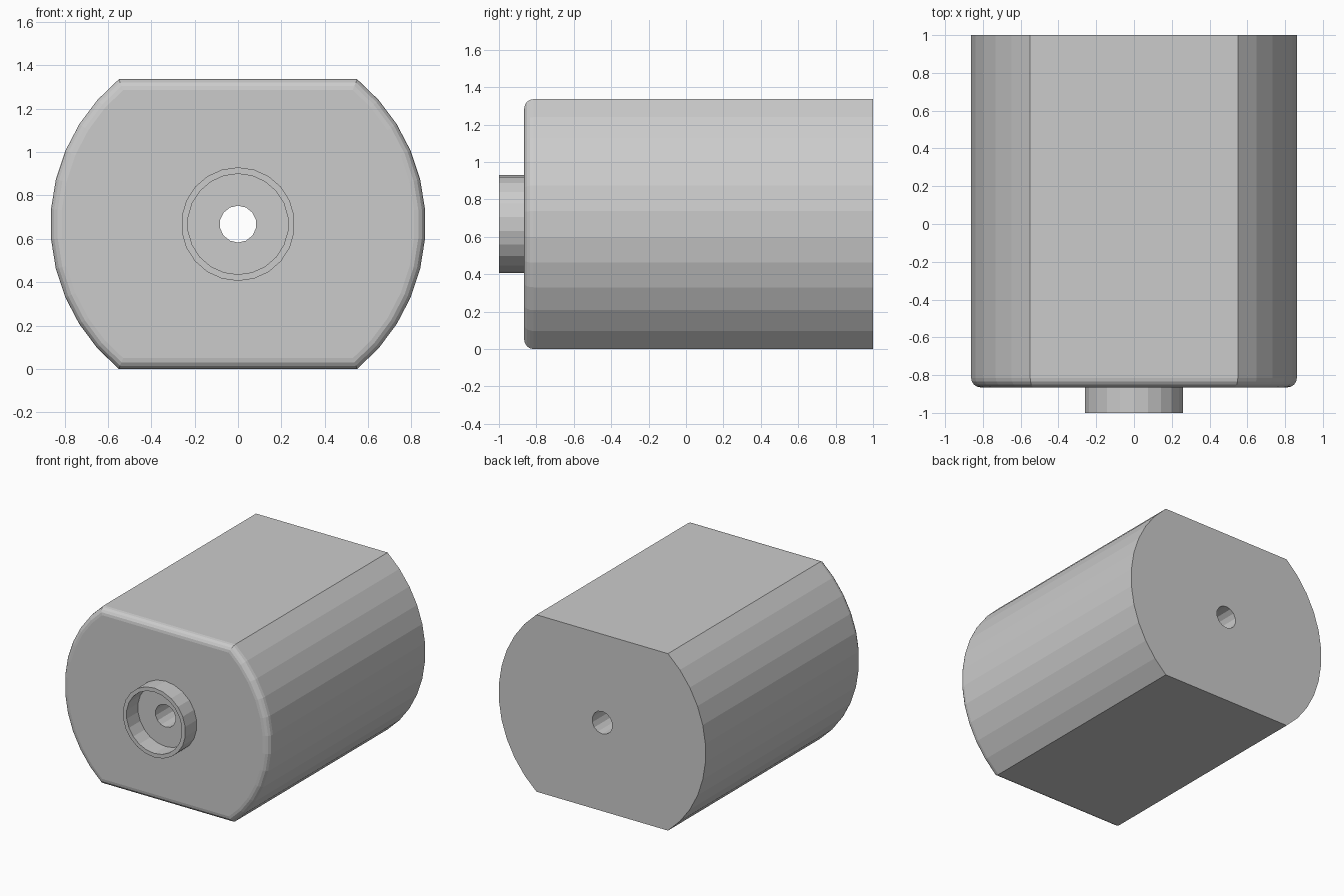
import bpy, bmesh
from math import sin, cos, pi, asin
from mathutils import Vector

if "Cube" in bpy.data.objects:
    bpy.data.objects.remove(bpy.data.objects["Cube"], do_unlink=True)

RADIUS, HALF_HEIGHT = 0.865, 0.668
FRONT, BODY_FRONT, BACK = -1.0, -0.865, 1.0

grey = bpy.data.materials.new("light_grey")
grey.use_nodes = True
grey.diffuse_color = (0.6, 0.6, 0.6, 1)
grey.node_tree.nodes["Principled BSDF"].inputs["Base Color"].default_value = (0.6, 0.6, 0.6, 1)


def make_object(name, bm):
    bmesh.ops.recalc_face_normals(bm, faces=bm.faces)
    mesh = bpy.data.meshes.new(name)
    bm.to_mesh(mesh)
    bm.free()
    mesh.materials.append(grey)
    obj = bpy.data.objects.new(name, mesh)
    bpy.context.collection.objects.link(obj)
    return obj


def circle(radius, count):
    """Points of a circle round the shaft axis, starting at the top."""
    return [(radius * sin(2 * pi * i / count), HALF_HEIGHT + radius * cos(2 * pi * i / count))
            for i in range(count)]


def prism(points, y0, y1):
    """Extrude an x-z outline along y."""
    bm = bmesh.new()
    face = bm.faces.new([bm.verts.new((x, y0, z)) for x, z in points])
    result = bmesh.ops.extrude_face_region(bm, geom=[face], use_keep_orig=True)
    verts = [v for v in result["geom"] if isinstance(v, bmesh.types.BMVert)]
    bmesh.ops.translate(bm, verts=verts, vec=Vector((0, y1 - y0, 0)))
    bmesh.ops.recalc_face_normals(bm, faces=bm.faces)
    return bm


# Motor can: round sides with flat top and bottom, rounded front rim
limit, steps = asin(HALF_HEIGHT / RADIUS), 11
angles = [-limit + 2 * limit * i / steps for i in range(steps + 1)]
right = [(RADIUS * cos(a), HALF_HEIGHT + RADIUS * sin(a)) for a in angles]
left = [(-x, z) for x, z in reversed(right)]
bm = prism(right + left, BODY_FRONT, BACK)
rim = [e for e in bm.edges if all(abs(v.co.y - BODY_FRONT) < 1e-4 for v in e.verts)]
bmesh.ops.bevel(bm, geom=rim, offset=0.05, offset_type='OFFSET', segments=4,
                profile=0.5, affect='EDGES')
body = make_object("motor_body", bm)

# Shaft hole right through the can
cutter = make_object("shaft_hole_cutter", prism(circle(0.085, 14), -1.2, 1.2))
cutter.hide_render = True
cut = body.modifiers.new("shaft_hole", 'BOOLEAN')
cut.operation, cut.solver, cut.object = 'DIFFERENCE', 'EXACT', cutter
bpy.context.view_layer.objects.active = body
bpy.ops.object.modifier_apply(modifier=cut.name)
bpy.data.objects.remove(cutter, do_unlink=True)

# Bearing collar: open ring standing on the front face
bm = bmesh.new()
count = 22
loops = [[bm.verts.new((x, y, z)) for x, z in circle(r, count)]
         for r, y in ((0.262, BODY_FRONT), (0.262, FRONT), (0.232, FRONT), (0.232, BODY_FRONT))]
for a, b in zip(loops, loops[1:] + loops[:1]):
    for i in range(count):
        j = (i + 1) % count
        bm.faces.new((a[i], a[j], b[j], b[i]))
make_object("bearing_collar", bm)
